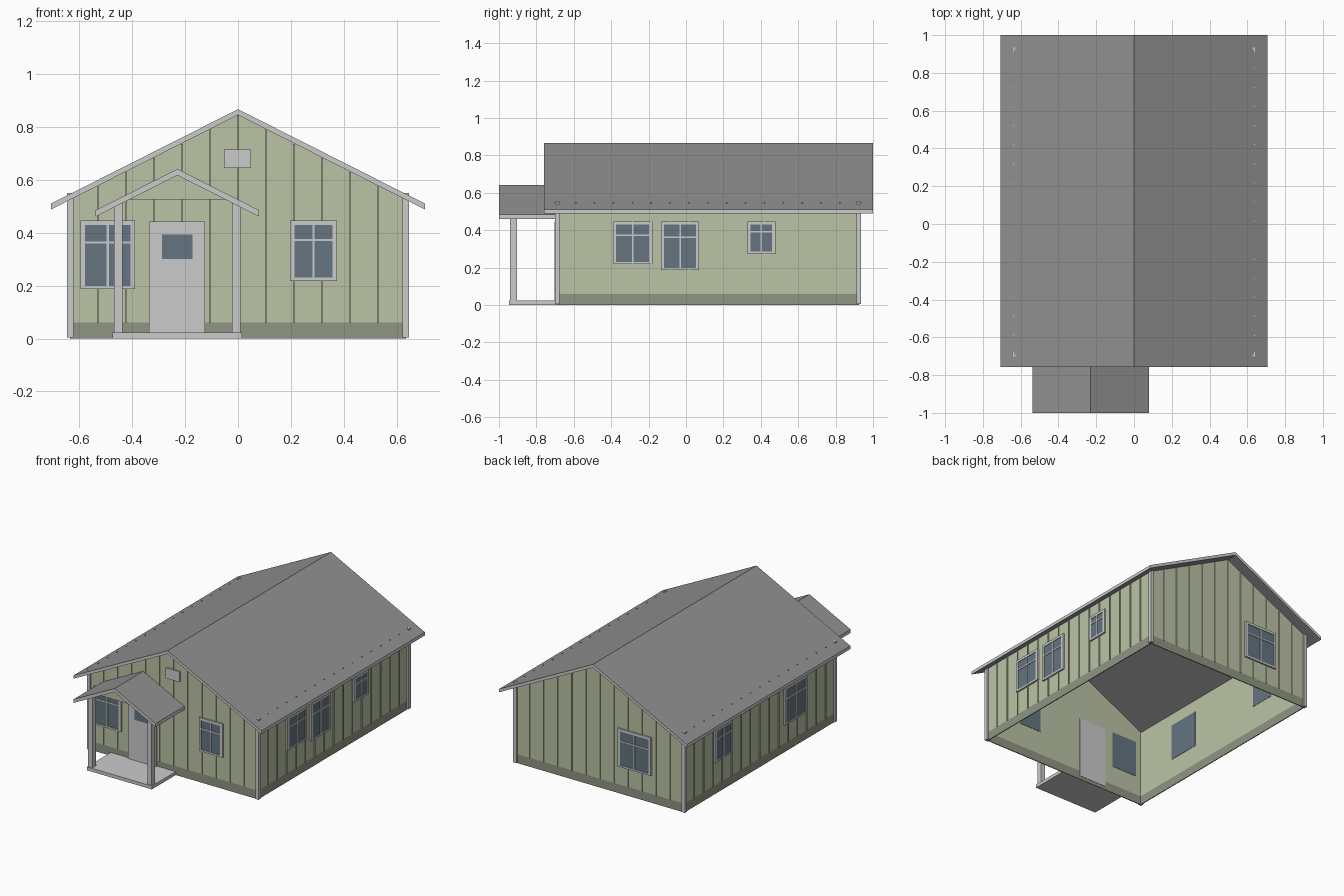
import bpy, bmesh
from mathutils import Matrix, Vector

if "Cube" in bpy.data.objects:
    bpy.data.objects.remove(bpy.data.objects["Cube"])

WX, YF, YB = 0.635, -0.69, 0.924      # wall outer faces
SLOPE, RIDGE = 0.505, 0.867


def material(name, r, g, b):
    m = bpy.data.materials.new(name)
    m.diffuse_color = (r, g, b, 1)
    m.use_nodes = True
    m.node_tree.nodes["Principled BSDF"].inputs["Base Color"].default_value = m.diffuse_color
    return m


GREEN = material("wall_green", 0.50, 0.55, 0.382)
BASE = material("skirt_green", 0.274, 0.303, 0.224)
GLASS = material("glass_blue", 0.130, 0.177, 0.216)
ROOF = material("roof_grey", 0.285, 0.285, 0.288)
TRIM = material("trim_grey", 0.8, 0.8, 0.8)


def finish(name, bm, *mats):
    bmesh.ops.recalc_face_normals(bm, faces=bm.faces)
    me = bpy.data.meshes.new(name)
    bm.to_mesh(me)
    bm.free()
    for m in mats:
        me.materials.append(m)
    ob = bpy.data.objects.new(name, me)
    bpy.context.collection.objects.link(ob)
    return ob


def boxes(name, items, mat):
    """One object made of boxes given as (x0, x1, y0, y1, z0, z1)."""
    bm = bmesh.new()
    for x0, x1, y0, y1, z0, z1 in items:
        c = Vector((x0 + x1, y0 + y1, z0 + z1)) / 2
        s = (abs(x1 - x0), abs(y1 - y0), abs(z1 - z0), 1)
        bmesh.ops.create_cube(bm, size=1, matrix=Matrix.Translation(c) @ Matrix.Diagonal(s))
    return finish(name, bm, mat)


def prism(name, pts, a, b, *mats, axis="y"):
    """Extrude an (x, z) profile along y, or an (x, y) profile along z."""
    bm = bmesh.new()
    at = (lambda p, t: (p[0], t, p[1])) if axis == "y" else (lambda p, t: (p[0], p[1], t))
    face = bm.faces.new([bm.verts.new(at(p, a)) for p in pts])
    ext = bmesh.ops.extrude_face_region(bm, geom=[face])
    move = Vector(at((0, 0), b - a))
    bmesh.ops.translate(bm, vec=move, verts=[v for v in ext["geom"] if isinstance(v, bmesh.types.BMVert)])
    return finish(name, bm, *mats)


def on_wall(side, u0, u1, z0, z1, d0, d1):
    """Box on a wall: u along the wall, d outward from its face."""
    if side == "front":
        return (u0, u1, YF - d0, YF - d1, z0, z1)
    if side == "back":
        return (u0, u1, YB + d0, YB + d1, z0, z1)
    s = 1 if side == "right" else -1
    return (s * (WX + d0), s * (WX + d1), u0, u1, z0, z1)


def gable_roof(name, cx, half, ridge, thick, y0, y1):
    drop = half * SLOPE
    pts = [(cx - half, ridge - drop), (cx, ridge), (cx + half, ridge - drop),
           (cx + half, ridge - drop - thick), (cx, ridge - thick), (cx - half, ridge - drop - thick)]
    ob = prism(name, pts, y0, y1, TRIM, ROOF)
    for p in ob.data.polygons:      # dark slopes and soffit, light trim on the edges
        p.material_index = int(abs(p.normal.z) > 0.3)


# Roofs
gable_roof("main_roof", 0, 0.706, RIDGE, 0.022, -0.758, 1.0)
gable_roof("porch_roof", -0.229, 0.309, 0.641, 0.024, -1.0, YF)

# Thin walls, open underneath
T = 0.006
eave = 0.845 - WX * SLOPE
gable = [(-WX, 0.06), (WX, 0.06), (WX, eave), (0, 0.845), (-WX, eave)]
prism("front_wall", gable, YF, YF + T, GREEN)
prism("back_wall", gable, YB - T, YB, GREEN)
for side in ("left", "right"):
    boxes(side + "_wall", [on_wall(side, YF + T, YB - T, 0.06, eave, -T, 0)], GREEN)
boxes("base_skirt",
      [on_wall(s, -WX, WX, 0, 0.06, -T, 0) for s in ("front", "back")] +
      [on_wall(s, YF + T, YB - T, 0, 0.06, -T, 0) for s in ("left", "right")], BASE)

# Vertical battens; the side ones just pierce the roof
bw, bd = 0.003, 0.006
for side in ("front", "back"):
    xs = [-WX + 2 * WX * i / 12 for i in range(1, 12)]
    boxes(side + "_battens",
          [on_wall(side, x - bw, x + bw, 0.06, 0.843 - abs(x) * SLOPE, 0, bd) for x in xs], GREEN)
for side in ("left", "right"):
    ys = [YF + (YB - YF) * i / 16 for i in range(1, 16)]
    boxes(side + "_battens", [on_wall(side, y - bw, y + bw, 0.06, 0.549, 0, bd) for y in ys], GREEN)

# L-shaped corner boards
for sx, xn in ((-1, "left"), (1, "right")):
    for sy, yw, yn in ((-1, YF, "front"), (1, YB, "back")):
        prof = [(0, 0), (0, -0.013), (0.011, -0.013), (0.011, 0.011), (-0.013, 0.011), (-0.013, 0)]
        prism(f"{yn}_{xn}_corner_board", [(sx * (WX + a), yw + sy * b) for a, b in prof],
              0.004, 0.55, TRIM, axis="z")


def window(name, side, u0, u1, z0, z1):
    f, m = 0.017, 0.004
    um, zm = (u0 + u1) / 2, z0 + 0.68 * (z1 - z0)
    boxes(name + "_glass", [on_wall(side, u0 + 0.005, u1 - 0.005, z0 + 0.005, z1 - 0.005, -T - 0.002, 0.008)], GLASS)
    bars = [(u0, u0 + f, z0, z1), (u1 - f, u1, z0, z1),
            (u0 + f, u1 - f, z0, z0 + f * 0.7), (u0 + f, u1 - f, z1 - f, z1),
            (um - m, um + m, z0 + f * 0.7, z1 - f), (u0 + f, u1 - f, zm - m, zm + m)]
    boxes(name + "_frame", [on_wall(side, *b, 0, 0.012) for b in bars], TRIM)


# Windows
for i, w in enumerate([
        ("front", -0.595, -0.39, 0.187, 0.446), ("front", 0.197, 0.375, 0.218, 0.446),
        ("right", -0.39, -0.18, 0.219, 0.446), ("right", -0.134, 0.07, 0.187, 0.446),
        ("right", 0.328, 0.478, 0.273, 0.446), ("back", -0.39, -0.14, 0.187, 0.446),
        ("left", -0.385, -0.14, 0.187, 0.446), ("left", 0.42, 0.61, 0.219, 0.446)]):
    window(f"{w[0]}_window_{i + 1}", *w)

# Door, its light, and the gable vent
boxes("front_door", [on_wall("front", -0.337, -0.125, 0.023, 0.442, -T - 0.002, 0.012)], TRIM)
boxes("door_light", [on_wall("front", -0.287, -0.172, 0.30, 0.393, 0.01, 0.014)], GLASS)
boxes("gable_vent", [on_wall("front", -0.053, 0.05, 0.645, 0.715, 0, 0.012)], TRIM)

# Porch slab, posts and gable infill
boxes("porch_slab", [(-0.474, 0.015, -0.947, YF, 0, 0.023)], TRIM)
for name, x in (("left", -0.453), ("right", -0.007)):
    prof = [(x - 0.016, 0.023), (x + 0.016, 0.023)]
    top = [(px, 0.619 - abs(px + 0.229) * SLOPE) for px in (x + 0.016, x - 0.016)]
    prism(name + "_porch_post", prof + top, -0.94, -0.904, TRIM)
prism("porch_gable_panel", [(-0.413, 0.525), (-0.045, 0.525), (-0.229, 0.618)], -0.93, -0.92, GREEN)
